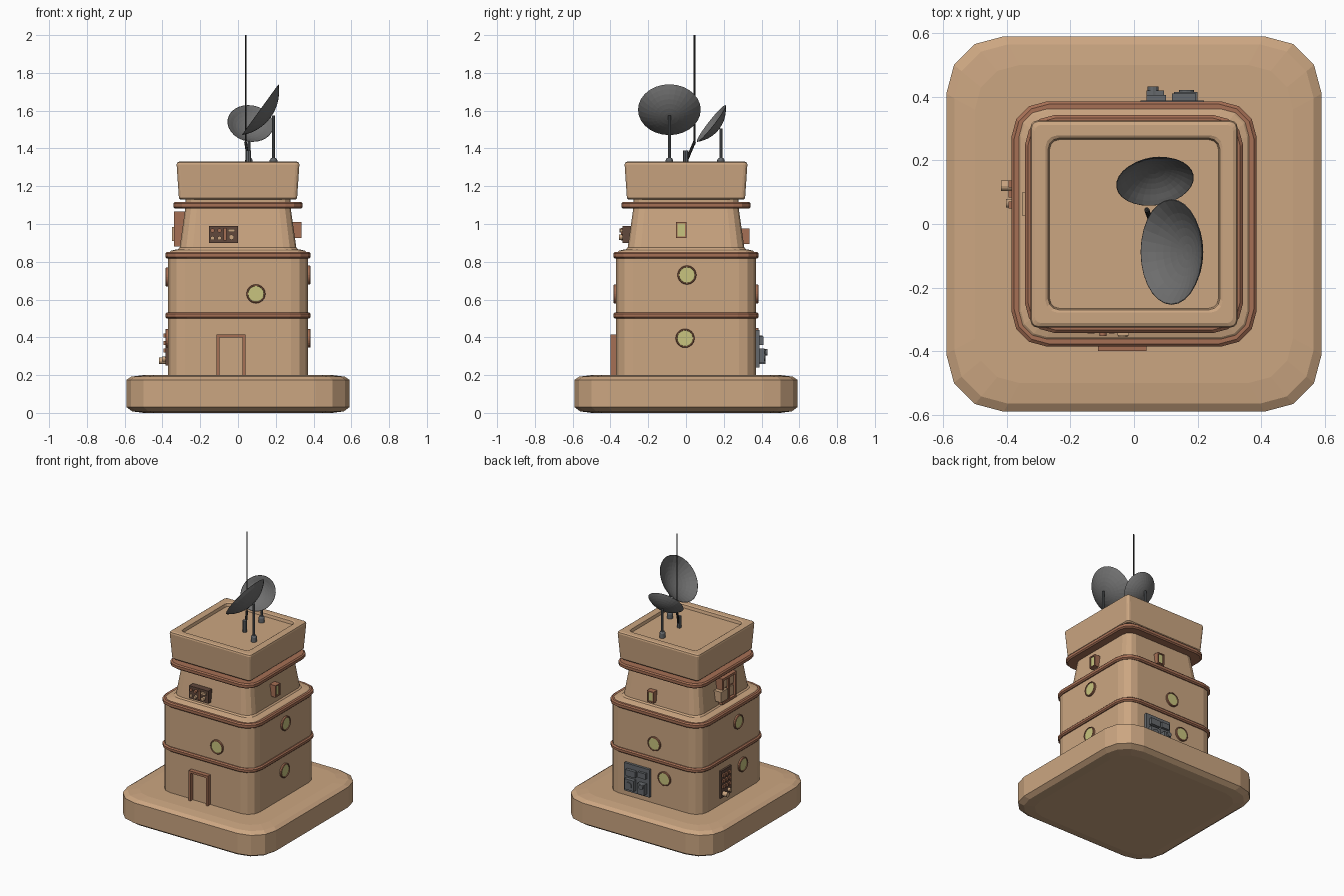
import bpy, bmesh, math
from mathutils import Vector

if "Cube" in bpy.data.objects:
    bpy.data.objects.remove(bpy.data.objects["Cube"])


def material(name, r, g, b):
    m = bpy.data.materials.new(name)
    m.diffuse_color = (r, g, b, 1)
    m.use_nodes = True
    m.node_tree.nodes["Principled BSDF"].inputs["Base Color"].default_value = m.diffuse_color
    return m


TAN = material("sandstone", 0.60, 0.38, 0.22)
BROWN = material("terracotta", 0.38, 0.16, 0.09)
DARK = material("dark_brown", 0.12, 0.065, 0.045)
GLASS = material("yellow_glass", 0.58, 0.55, 0.21)
STEEL = material("steel", 0.13, 0.14, 0.15)
DISH = material("dish_grey", 0.16, 0.16, 0.16)
BLACK = material("black", 0.03, 0.03, 0.03)


def finish(bm, name, mat):
    bmesh.ops.recalc_face_normals(bm, faces=bm.faces)
    me = bpy.data.meshes.new(name)
    bm.to_mesh(me)
    bm.free()
    ob = bpy.data.objects.new(name, me)
    bpy.context.collection.objects.link(ob)
    if mat:
        me.materials.append(mat)
    return ob


def skin(bm, rings, close_ends=True):
    for a, b in zip(rings, rings[1:]):
        n = len(a)
        for i in range(n):
            j = (i + 1) % n
            bm.faces.new((a[i], a[j], b[j], b[i]))
    if close_ends:
        bm.faces.new(rings[0])
        bm.faces.new(rings[-1])


def square_loft(name, profile, mat, segs=3):
    """Stack of rounded squares: (half width, corner radius, z)."""
    bm = bmesh.new()
    rings = []
    for half, rad, z in profile:
        ring = []
        for q in range(4):
            mid = math.pi / 4 + q * math.pi / 2
            cx = (half - rad) * math.copysign(1, math.cos(mid))
            cy = (half - rad) * math.copysign(1, math.sin(mid))
            for k in range(segs + 1):
                a = (q + k / segs) * math.pi / 2
                ring.append(bm.verts.new((cx + rad * math.cos(a), cy + rad * math.sin(a), z)))
        rings.append(ring)
    skin(bm, rings)
    return finish(bm, name, mat)


def lathe(name, profile, origin, axis, mat, segs=24, close_ends=True):
    """Spin (radius, distance along axis) points around an axis."""
    bm = bmesh.new()
    rot = Vector(axis).to_track_quat('Z', 'Y')
    rings = []
    for r, d in profile:
        rings.append([bm.verts.new(Vector(origin) + rot @ Vector(
            (r * math.cos(2 * math.pi * i / segs), r * math.sin(2 * math.pi * i / segs), d)))
            for i in range(segs)])
    skin(bm, rings, close_ends)
    return finish(bm, name, mat)


def rod(name, a, b, r, mat, segs=10):
    d = Vector(b) - Vector(a)
    return lathe(name, [(r, 0), (r, d.length)], a, d, mat, segs)


# Wall sides: (tangent, outward normal)
SIDES = {"front": ((1, 0, 0), (0, -1, 0)), "right": ((0, 1, 0), (1, 0, 0)),
         "back": ((1, 0, 0), (0, 1, 0)), "left": ((0, 1, 0), (-1, 0, 0))}


def wall_box(name, side, u0, u1, z0, z1, d0, d1, mat):
    t, n = map(Vector, SIDES[side])
    bm = bmesh.new()
    bmesh.ops.create_cube(bm, size=1)
    for v in bm.verts:
        x, y, z = v.co
        p = t * (u0 + (x + .5) * (u1 - u0)) + n * (d0 + (y + .5) * (d1 - d0))
        p.z = z0 + (z + .5) * (z1 - z0)
        v.co = p
    return finish(bm, name, mat)


def wall_knob(name, side, u, z, r, d0, d1, mat):
    t, n = map(Vector, SIDES[side])
    o = t * u + Vector((0, 0, z))
    return rod(name, o + n * d0, o + n * d1, r, mat, 12)


def wall_frame(name, side, u0, u1, z0, z1, w, d0, d1, mat, sill=True):
    wall_box(name + "_post_a", side, u0, u0 + w, z0, z1, d0, d1, mat)
    wall_box(name + "_post_b", side, u1 - w, u1, z0, z1, d0, d1, mat)
    wall_box(name + "_lintel", side, u0 + w, u1 - w, z1 - w, z1, d0, d1, mat)
    if sill:
        wall_box(name + "_sill", side, u0 + w, u1 - w, z0, z0 + w, d0, d1, mat)


def porthole(side, u, z):
    t, n = map(Vector, SIDES[side])
    o = t * u + Vector((0, 0, z))
    lathe("porthole_rim", [(.05, .355), (.05, .38), (.047, .384), (.043, .384), (.041, .377), (.041, .355)],
          o, n, BROWN, 24, False)
    rod("porthole_glass", o + n * .355, o + n * .379, .042, GLASS, 24)


def slit_window(side, u, z0=.925, z1=1.01):
    wall_frame("slit_frame", side, u - .027, u + .027, z0, z1, .008, .28, .335, BROWN)
    wall_box("slit_glass", side, u - .02, u + .02, z0 + .007, z1 - .007, .28, .328, GLASS)


# Base slab
square_loft("base", [(.50, .14, 0), (.56, .17, .008), (.59, .18, .03), (.59, .18, .175),
                     (.565, .17, .192), (.50, .14, .2)], TAN)

# Tower tiers
square_loft("lower_tiers", [(.37, .09, .19), (.37, .09, .845), (.355, .08, .858),
                            (.325, .07, .866)], TAN)
square_loft("upper_tier", [(.325, .07, .86), (.309, .07, .875), (.278, .06, 1.09), (.278, .06, 1.14)], TAN)

# Terracotta bands
for z0, z1, half, rad in ((.5, .532, .385, .11), (.818, .853, .385, .11), (1.082, 1.117, .342, .09)):
    square_loft("band", [(half - .06, rad - .04, z0), (half - .008, rad, z0), (half, rad, z0 + .008),
                         (half, rad, z1 - .008), (half - .008, rad, z1), (half - .06, rad - .04, z1)], BROWN)

# Roof block with recessed deck
square_loft("roof_block", [(.27, .02, 1.13), (.305, .02, 1.13), (.313, .02, 1.138), (.325, .02, 1.315),
                           (.322, .02, 1.325), (.312, .02, 1.33), (.278, .035, 1.33), (.27, .035, 1.325),
                           (.265, .03, 1.305)], TAN)

# Portholes and slit windows
for side, u, z in (("front", .095, .63), ("right", .005, .73), ("right", -.005, .395),
                   ("back", -.09, .4), ("back", -.01, .63), ("left", -.06, .72), ("left", -.11, .395)):
    porthole(side, u, z)
slit_window("right", -.025)
slit_window("back", .05, .895, .975)

# Front door
wall_frame("door_frame", "front", -.113, .04, .19, .415, .016, .35, .4, BROWN, False)
wall_box("door", "front", -.1, .03, .19, .402, .35, .375, TAN)

# Front control panel
wall_box("front_panel", "front", -.153, -.001, .9, .99, .28, .336, DARK)
for i, u in enumerate((-.135, -.098)):
    for z in (.925, .965):
        wall_knob("front_knob", "front", u, z, .011, .33, .352 if i else .345, TAN if z < .95 else BROWN)
wall_box("front_slot", "front", -.078, -.062, .912, .978, .33, .345, BROWN)
wall_box("front_lever", "front", -.052, -.015, .958, .974, .33, .35, TAN)
wall_knob("front_button", "front", -.035, .93, .014, .33, .355, TAN)

# Back machinery panel
wall_box("back_panel", "back", .02, .22, .24, .44, .36, .388, STEEL)
wall_box("back_unit", "back", .12, .195, .36, .405, .38, .41, STEEL)
wall_box("back_unit_low", "back", .125, .2, .265, .34, .38, .415, STEEL)
wall_box("back_bar", "back", .04, .1, .37, .41, .38, .405, STEEL)
wall_box("back_pump", "back", .04, .095, .26, .335, .38, .42, STEEL)
wall_knob("back_valve", "back", .06, .32, .017, .4, .432, STEEL)
wall_knob("back_dial", "back", .165, .3, .024, .41, .422, STEEL)

# Left control panel
wall_box("left_panel", "left", .03, .15, .25, .445, .36, .383, DARK)
for z in (.33, .37, .41):
    for u in (.06, .095, .125):
        wall_box("left_switch", "left", u - .011, u + .011, z - .011, z + .011, .38, .395, BROWN)
wall_knob("left_valve", "left", .12, .275, .017, .38, .418, TAN)
wall_knob("left_valve_small", "left", .065, .285, .013, .38, .402, TAN)

# Left shutter window on the upper tier
wall_frame("shutter_frame", "left", -.09, .07, .88, 1.065, .016, .27, .34, BROWN)
wall_box("shutter_backing", "left", -.08, .06, .89, 1.055, .27, .32, BROWN)
wall_box("shutter_mullion", "left", -.02, -.004, .89, 1.055, .27, .337, BROWN)
for u in (-.068, .002):
    for z0, z1 in ((.902, .97), (.985, 1.045)):
        wall_box("shutter_pane", "left", u, u + .044, z0, z1, .3, .328, TAN)
wall_box("shutter_box", "left", .025, .1, .91, .985, .27, .35, TAN)


# Satellite dishes: thin spherical caps on poles
def dish(name, centre, normal, radius, depth, pole):
    big = (radius ** 2 + depth ** 2) / (2 * depth)
    top = math.asin(radius / big)
    prof = [(big * math.sin(top * k / 7), big - depth - big * math.cos(top * k / 7) ) for k in range(8)]
    prof = [(max(r, .0015), d) for r, d in prof]
    inner = [(r * .985, d + .005) for r, d in reversed(prof[:-1])]
    prof = prof + [(radius * .985, 0.001)] + [(max(r, .0015), d) for r, d in inner]
    lathe(name, prof, centre, normal, DISH, 28)
    x, y, z = pole
    rod(name + "_pole", (x, y, 1.3), (x, y, z), .008, STEEL)
    lathe(name + "_foot", [(.02, 1.3), (.02, 1.338), (.013, 1.35)], (x, y, 0), (0, 0, 1), STEEL, 12)


dish("large_dish", (.118, -.088, 1.605), (-.81, 0, .586), .166, .068, (.188, -.088, 1.575))
dish("small_dish", (.066, .134, 1.532), (.12, -.78, .61), .123, .05, (.058, .185, 1.505))

# Whip antenna
rod("antenna_base", (.055, -.002, 1.3), (.055, -.002, 1.388), .014, STEEL, 8)
rod("antenna_arm", (.055, .005, 1.34), (.04, .045, 1.435), .008, BLACK, 8)
rod("antenna_whip", (.04, .045, 1.42), (.04, .045, 2.0), .004, BLACK, 8)
